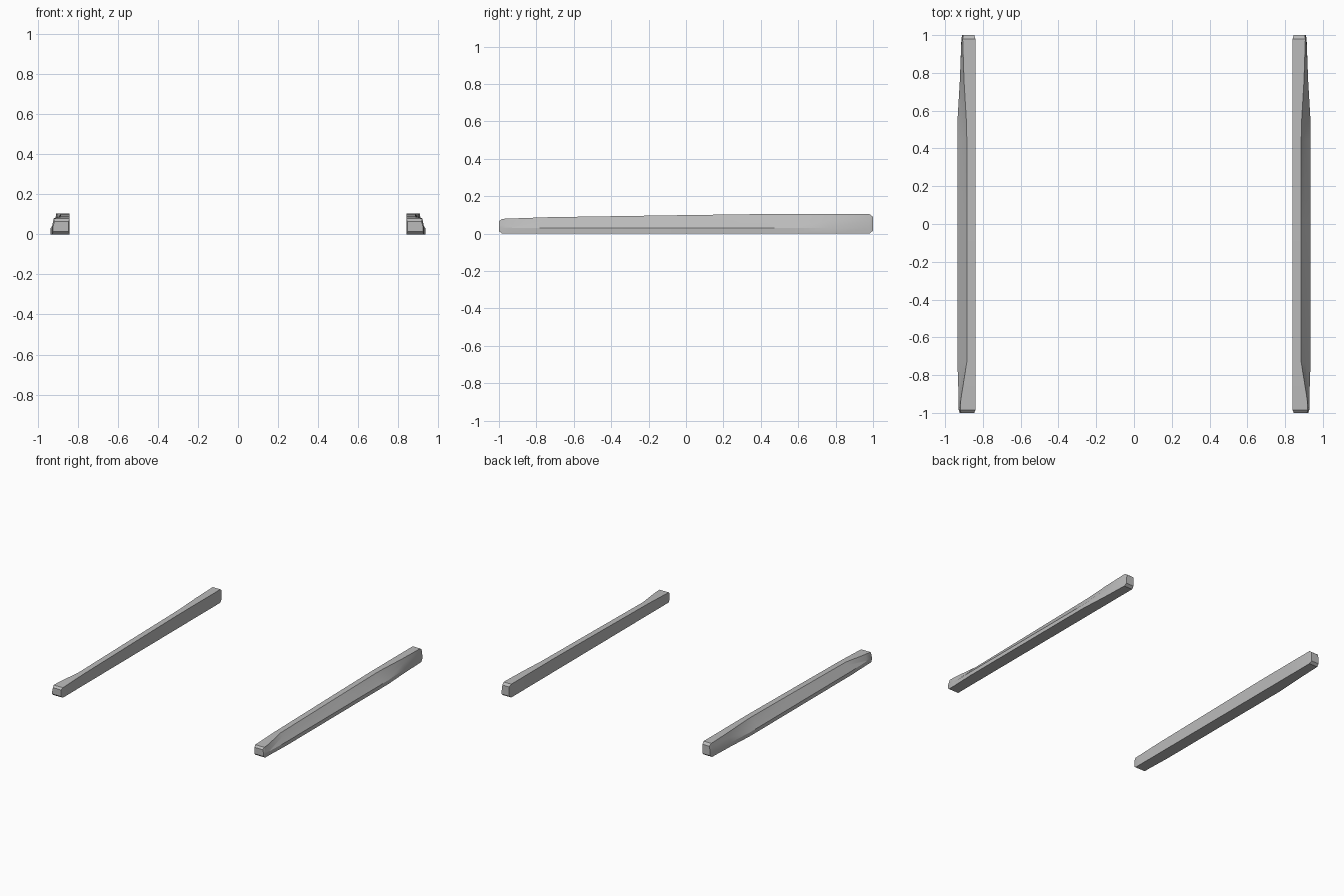
import bpy, bmesh, math

cube = bpy.data.objects.get("Cube")
if cube:
    bpy.data.objects.remove(cube, do_unlink=True)

grey = bpy.data.materials.new("plain grey")
grey.use_nodes = True
colour = (0.5, 0.5, 0.5, 1)
grey.diffuse_color = colour
grey.node_tree.nodes["Principled BSDF"].inputs["Base Color"].default_value = colour

INNER = 0.84
RIDGE_Z = 0.03
# Stations along the sill: y, ridge x, crease x, crease z, top edge x, top z
STATIONS = [
    (-0.985, 0.928, 0.927, 0.045, 0.92, 0.079),
    (-0.93, 0.928, 0.927, 0.035, 0.917, 0.081),
    (-0.73, 0.935, 0.905, 0.07, 0.885, 0.088),
    (0.0, 0.935, 0.905, 0.07, 0.885, 0.099),
    (0.44, 0.935, 0.905, 0.07, 0.885, 0.105),
    (0.54, 0.935, 0.906, 0.07, 0.887, 0.105),
    (0.76, 0.922, 0.91, 0.07, 0.9, 0.105),
    (0.98, 0.914, 0.913, 0.07, 0.907, 0.105),
]


def section(ridge, crease, crease_z, top, top_z):
    return [(INNER, 0), (ridge, 0), (ridge, RIDGE_Z), (crease, crease_z),
            (top, top_z), (INNER, top_z)]


def end_cap(points, inset_x, inset_z):
    """Shrink an end section about its middle for the bevelled tip."""
    cx = (INNER + max(p[0] for p in points)) / 2
    cz = points[-1][1] / 2
    sx, sz = 1 - inset_x, 1 - inset_z
    return [(cx + (x - cx) * sx, cz + (z - cz) * sz) for x, z in points]


def side_skirt(name, side):
    rings = [(s[0], section(*s[1:])) for s in STATIONS]
    rings.insert(0, (-1.0, end_cap(rings[0][1], 0.12, 0.35)))
    rings.append((1.0, end_cap(rings[-1][1], 0.12, 0.3)))
    bm = bmesh.new()
    loops = [[bm.verts.new((side * x, y, z)) for x, z in pts] for y, pts in rings]
    for a, b in zip(loops, loops[1:]):
        for i in range(len(a)):
            j = (i + 1) % len(a)
            bm.faces.new((a[i], a[j], b[j], b[i]))
    bm.faces.new(loops[0])
    bm.faces.new(loops[-1])
    bmesh.ops.recalc_face_normals(bm, faces=bm.faces[:])
    mesh = bpy.data.meshes.new(name)
    bm.to_mesh(mesh)
    bm.free()
    mesh.materials.append(grey)
    obj = bpy.data.objects.new(name, mesh)
    bpy.context.collection.objects.link(obj)
    bpy.ops.object.select_all(action="DESELECT")
    obj.select_set(True)
    bpy.context.view_layer.objects.active = obj
    bpy.ops.object.shade_smooth_by_angle(angle=math.radians(25))


# Mirrored pair of sills
side_skirt("left_side_skirt", 1)
side_skirt("right_side_skirt", -1)
